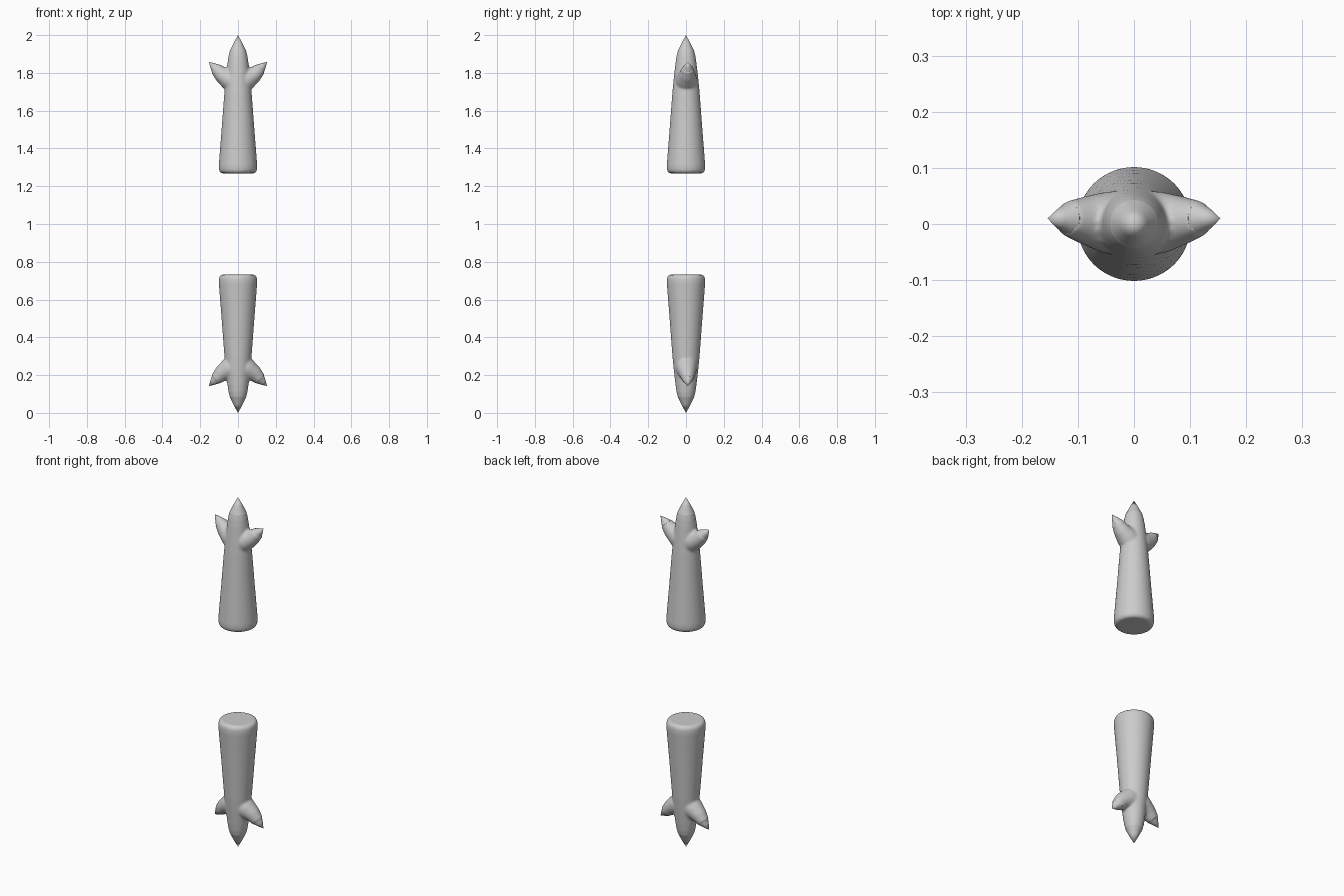
import bpy, bmesh, math
from mathutils import Vector

if "Cube" in bpy.data.objects:
    bpy.data.objects.remove(bpy.data.objects["Cube"])

CENTRE = Vector((0, 0, 1))   # every object sits here so Z mirroring makes the lower arm


def tube(bm, points, radii, segs=32):
    """Closed round tube through points; a zero last radius makes a sharp tip."""
    pts = [Vector(p) - CENTRE for p in points]
    rings = []
    for i, (p, r) in enumerate(zip(pts, radii)):
        d = pts[min(i + 1, len(pts) - 1)] - pts[max(i - 1, 0)]
        q = d.to_track_quat('Z', 'Y')
        if r == 0:
            rings.append([bm.verts.new(p)])
            continue
        rings.append([bm.verts.new(p + q @ Vector((r * math.cos(a), r * math.sin(a), 0)))
                      for a in (2 * math.pi * k / segs for k in range(segs))])
    for a, b in zip(rings, rings[1:]):
        for k in range(segs):
            n = (k + 1) % segs
            bm.faces.new((a[k], a[n], b[0]) if len(b) == 1 else (a[k], a[n], b[n], b[k]))
    bm.faces.new(rings[0][::-1])
    if len(rings[-1]) > 1:
        bm.faces.new(rings[-1])


def finish(bm, name):
    bmesh.ops.recalc_face_normals(bm, faces=bm.faces)
    me = bpy.data.meshes.new(name)
    bm.to_mesh(me)
    bm.free()
    ob = bpy.data.objects.new(name, me)
    ob.location = CENTRE
    bpy.context.collection.objects.link(ob)
    return ob


def mirror_z(ob):
    m = ob.modifiers.new("lower_copy", 'MIRROR')
    m.use_axis = (False, False, True)
    m.use_mirror_merge = False


# forearm with middle finger, and two side fingers blended into it
bm = bmesh.new()
profile = [(1.268, .085), (1.273, .095), (1.285, .101), (1.31, .102), (1.50, .087),
           (1.70, .072), (1.78, .064), (1.85, .056), (1.89, .050), (1.926, .041)]
tube(bm, [(0, 0, z) for z, r in profile], [r for z, r in profile], 48)
for s in (-1, 1):
    tube(bm, [(0, 0, 1.735), (s * .05, .003, 1.768), (s * .09, .007, 1.794), (s * .121, .01, 1.825)],
         [.060, .055, .042, .030])
arms = finish(bm, "clawed_arms")
rm = arms.modifiers.new("blend", 'REMESH')
rm.mode = 'VOXEL'
rm.voxel_size = .006
rm.use_smooth_shade = True
sm = arms.modifiers.new("soften", 'SMOOTH')
sm.factor = .5
sm.iterations = 8
mirror_z(arms)

# claws
claws = [("middle_claw", (0, 0, 1.91), (0, 0, 2.0), .041)]
for s, side in ((-1, "left"), (1, "right")):
    claws.append((side + "_claw", (s * .112, .009, 1.817), (s * .154, .01, 1.858), .029))
for name, base, tip, r in claws:
    base, tip = Vector(base), Vector(tip)
    bm = bmesh.new()
    tube(bm, [base, base.lerp(tip, .12), base.lerp(tip, .5), tip], [r * .9, r, r * .6, 0])
    claw = finish(bm, name)
    mirror_z(claw)
    bpy.ops.object.select_all(action='DESELECT')
    claw.select_set(True)
    bpy.context.view_layer.objects.active = claw
    bpy.ops.object.shade_smooth_by_angle(angle=math.radians(40))
